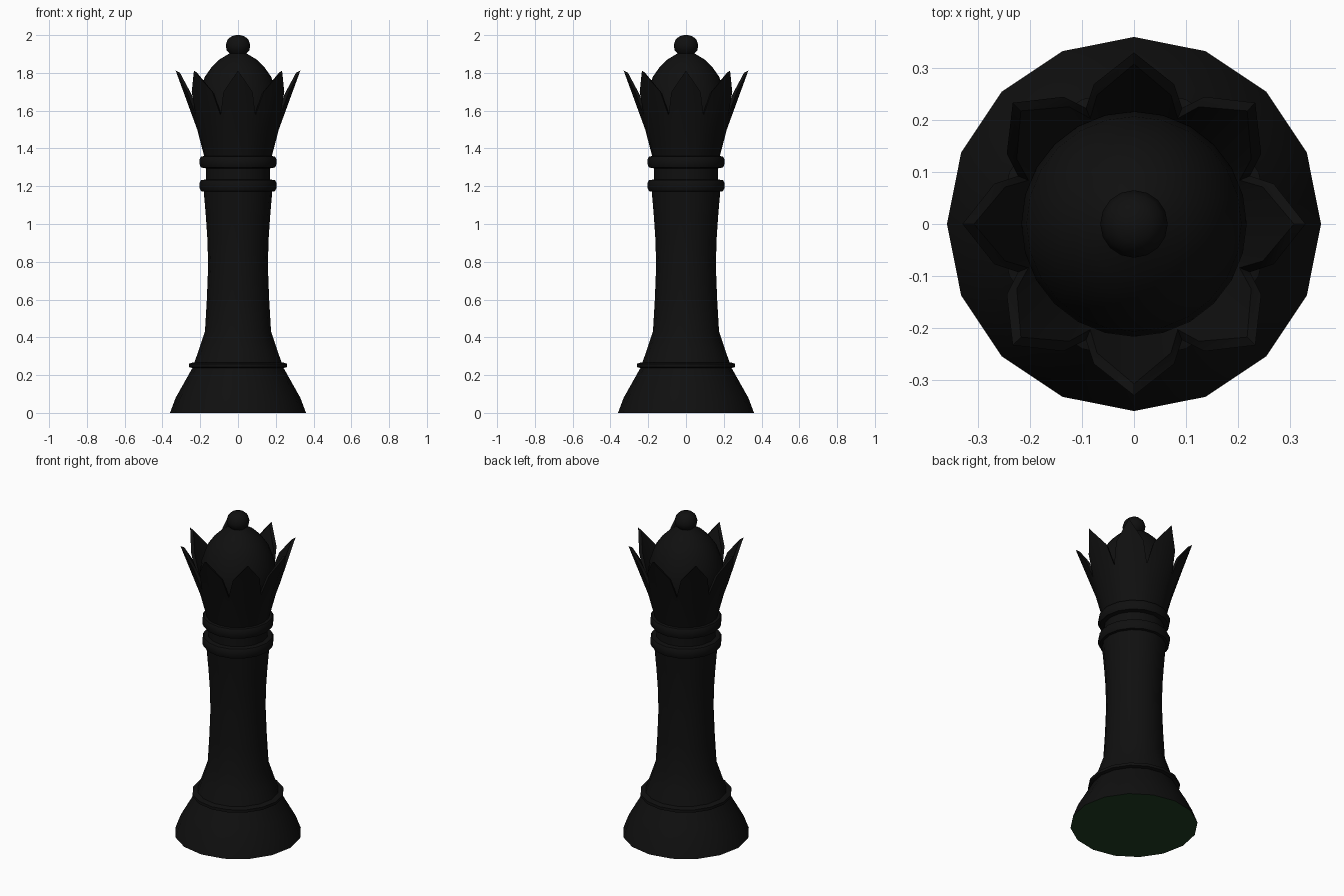
import bpy, bmesh, math

if "Cube" in bpy.data.objects:
    bpy.data.objects.remove(bpy.data.objects["Cube"])


def material(name, rgb):
    m = bpy.data.materials.new(name)
    m.diffuse_color = (*rgb, 1)
    m.use_nodes = True
    m.node_tree.nodes["Principled BSDF"].inputs["Base Color"].default_value = m.diffuse_color
    return m


black = material("black_lacquer", (0.005, 0.005, 0.005))
green = material("green_felt", (0.014, 0.046, 0.016))


def finish(bm, name, mats, angle=40):
    bmesh.ops.remove_doubles(bm, verts=bm.verts, dist=1e-5)
    bmesh.ops.recalc_face_normals(bm, faces=bm.faces)
    me = bpy.data.meshes.new(name)
    bm.to_mesh(me)
    bm.free()
    for m in mats:
        me.materials.append(m)
    ob = bpy.data.objects.new(name, me)
    bpy.context.collection.objects.link(ob)
    bpy.ops.object.select_all(action='DESELECT')
    ob.select_set(True)
    bpy.context.view_layer.objects.active = ob
    bpy.ops.object.shade_smooth_by_angle(angle=math.radians(angle))
    return ob


def skin(bm, rings):
    # Join equal-length rings of points with quads
    vs = [[bm.verts.new(p) for p in r] for r in rings]
    n = len(vs[0])
    for a, b in zip(vs, vs[1:]):
        for i in range(n):
            j = (i + 1) % n
            bm.faces.new((a[i], a[j], b[j], b[i]))
    return vs


def polar(r, ang, z):
    return (r * math.cos(ang), r * math.sin(ang), z)


def lathe(name, profile, n=16, mats=(black,)):
    bm = bmesh.new()
    vs = skin(bm, [[polar(r, math.tau * i / n, z) for i in range(n)]
                   for r, z in profile])
    bottom = bm.faces.new(vs[0][::-1])
    bm.faces.new(vs[-1])
    if len(mats) > 1:
        bottom.material_index = 1
    return finish(bm, name, mats)


# Flared foot with felt underside, and the bead above it
lathe("foot", [(0.36, 0), (0.33, 0.08), (0.285, 0.16), (0.24, 0.24)],
      mats=(black, green))
lathe("foot_bead", [(0.235, 0.235), (0.26, 0.243), (0.26, 0.26), (0.235, 0.268)])

# Waisted column
lathe("column", [(0.235, 0.255), (0.205, 0.34), (0.175, 0.43), (0.165, 0.6),
                 (0.158, 0.78), (0.162, 0.92), (0.17, 1.04), (0.182, 1.18)])

# Neck and two collars
lathe("neck", [(0.17, 1.17), (0.17, 1.37)])
for name, z in (("lower_collar", 1.17), ("upper_collar", 1.295)):
    lathe(name, [(0.17, z), (0.196, z + 0.004), (0.203, z + 0.02),
                 (0.203, z + 0.048), (0.196, z + 0.062), (0.17, z + 0.066)])

# Crown: eight pointed petals flaring from one cup
bm = bmesh.new()
rim = [(-22.5, 0.242, 1.575), (-16, 0.28, 1.70), (0, 0.33, 1.812), (16, 0.28, 1.70)]
cols = [(math.radians(45 * k + a), r, z) for k in range(8) for a, r, z in rim]
skin(bm, [
    [polar(0.178, a, 1.355) for a, r, z in cols],
    [polar(0.216, a, 1.5) for a, r, z in cols],
    [polar(r, a, z) for a, r, z in cols],
    [polar(r - 0.022, a, z - 0.01) for a, r, z in cols],
    [polar(0.19, a, 1.5) for a, r, z in cols],
])
finish(bm, "crown_petals", (black,), 35)

# Domed cap inside the crown
lathe("dome", [(0.16, 1.36), (0.20, 1.5), (0.217, 1.6), (0.207, 1.69),
               (0.175, 1.78), (0.14, 1.83), (0.10, 1.87), (0.05, 1.9),
               (0.02, 1.915)], 24)

# Finial ball
lathe("finial", [(0.04, 1.9), (0.06, 1.92), (0.065, 1.945), (0.056, 1.975),
                 (0.036, 1.993), (0.012, 2.0)])
